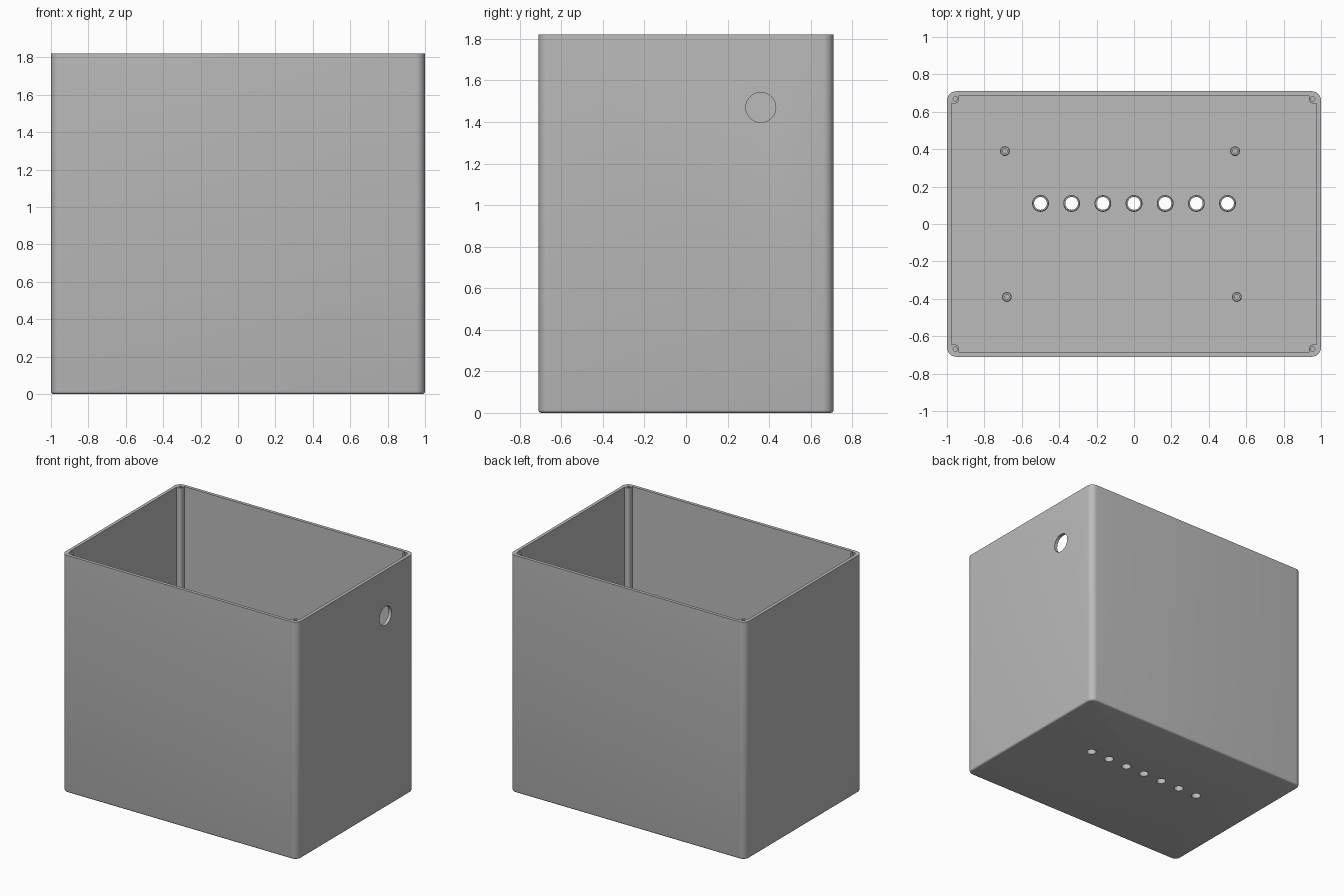
import bpy, bmesh, math

if "Cube" in bpy.data.objects:
    bpy.data.objects.remove(bpy.data.objects["Cube"])

W, D, H = 1.0, 0.71, 1.82      # half width, half depth, height
T = 0.025                      # wall and floor thickness
RIM = 0.05                     # outer corner radius

grey = bpy.data.materials.new("grey plastic")
grey.diffuse_color = (0.5, 0.5, 0.5, 1)
grey.use_nodes = True
grey.node_tree.nodes["Principled BSDF"].inputs["Base Color"].default_value = grey.diffuse_color


def finish(name, bm):
    bmesh.ops.recalc_face_normals(bm, faces=bm.faces)
    me = bpy.data.meshes.new(name)
    bm.to_mesh(me)
    bm.free()
    me.materials.append(grey)
    ob = bpy.data.objects.new(name, me)
    bpy.context.collection.objects.link(ob)
    return ob


def activate(ob):
    bpy.ops.object.select_all(action='DESELECT')
    ob.select_set(True)
    bpy.context.view_layer.objects.active = ob


def smooth(ob):
    activate(ob)
    bpy.ops.object.shade_smooth_by_angle(angle=math.radians(31))


def arc(cx, cy, r, a0, a1, n=8):
    return [(cx + r * math.cos(math.radians(a0 + (a1 - a0) * i / n)),
             cy + r * math.sin(math.radians(a0 + (a1 - a0) * i / n))) for i in range(n + 1)]


def rounded_rect(hx, hy, r):
    pts = []
    for k, (sx, sy) in enumerate([(1, 1), (-1, 1), (-1, -1), (1, -1)]):
        pts += arc(sx * (hx - r), sy * (hy - r), r, 90 * k, 90 * k + 90)
    return pts


def loft(name, sections):
    """Capped solid through (profile, z) sections."""
    bm = bmesh.new()
    rings = [[bm.verts.new((x, y, z)) for x, y in p] for p, z in sections]
    n = len(rings[0])
    for a, b in zip(rings, rings[1:]):
        for i in range(n):
            bm.faces.new((a[i], a[(i + 1) % n], b[(i + 1) % n], b[i]))
    bm.faces.new(rings[0][::-1])
    bm.faces.new(rings[-1])
    return finish(name, bm)


def cylinder(name, x, y, z0, z1, r, n=32):
    p = arc(x, y, r, 0, 360, n)[:-1]
    return loft(name, [(p, z0), (p, z1)])


def tube(name, x, y, z0, z1, r_out, r_in, n=32):
    """Hollow collar with a small chamfer on its top edge."""
    c = 0.004
    bm = bmesh.new()
    prof = [(r_in, z0), (r_out, z0), (r_out, z1 - c), (r_out - c, z1), (r_in, z1)]
    rings = [[bm.verts.new((px, py, z)) for px, py in arc(x, y, r, 0, 360, n)[:-1]] for r, z in prof]
    for a, b in zip(rings, rings[1:] + rings[:1]):
        for i in range(n):
            bm.faces.new((a[i], a[(i + 1) % n], b[(i + 1) % n], b[i]))
    smooth(finish(name, bm))


def cut(ob, cutter):
    cutter.hide_render = True
    m = ob.modifiers.new("cut", 'BOOLEAN')
    m.operation, m.solver, m.object = 'DIFFERENCE', 'EXACT', cutter
    activate(ob)
    bpy.ops.object.modifier_apply(modifier=m.name)
    bpy.data.objects.remove(cutter)


# Box with rounded corners and a small rounded bottom edge
e = 0.014
sections = []
for a in (0, 30, 60, 90):
    inset = e * (1 - math.sin(math.radians(a)))
    z = e * (1 - math.cos(math.radians(a)))
    sections.append((rounded_rect(W - inset, D - inset, RIM - inset), z))
sections.append((rounded_rect(W, D, RIM), H))
box = loft("box", sections)

# Cavity, whose notched corners leave full-height screw posts
ix, iy, px, py, pr = W - T, D - T, 0.935, 0.645, 0.022
corner = [(ix, py)] + arc(px + pr, py + pr, pr, 270, 180, 6) + [(px, iy)]
cavity = corner + [(-x, y) for x, y in corner[::-1]]
cavity += [(-x, -y) for x, y in corner] + [(x, -y) for x, y in corner[::-1]]
cut(box, loft("cavity_cutter", [(cavity, T), (cavity, H + 0.1)]))

# Screw holes in the corner posts
for sx in (-1, 1):
    for sy in (-1, 1):
        cut(box, cylinder("screw_cutter", sx * 0.955, sy * 0.669, H - 0.3, H + 0.1, 0.012, 16))

# Row of seven floor holes with raised collars
for i in range(7):
    x = (i - 3) / 6
    cut(box, cylinder("floor_hole_cutter", x, 0.11, -0.1, 0.1, 0.034))
    tube("hole_collar", x, 0.11, T, T + 0.04, 0.045, 0.034)

# Cable hole through the right wall
cable = cylinder("cable_cutter", 0, 0, -0.04, 0.04, 0.072, 48)
cable.rotation_euler = (0, math.pi / 2, 0)
cable.location = (W - T / 2, 0.36, 1.47)
bpy.context.view_layer.update()
cut(box, cable)
smooth(box)

# Board standoffs on the floor
for x, y in [(-0.69, 0.39), (0.54, 0.39), (-0.68, -0.39), (0.55, -0.39)]:
    tube("standoff", x, y, T, T + 0.06, 0.026, 0.012, 24)
